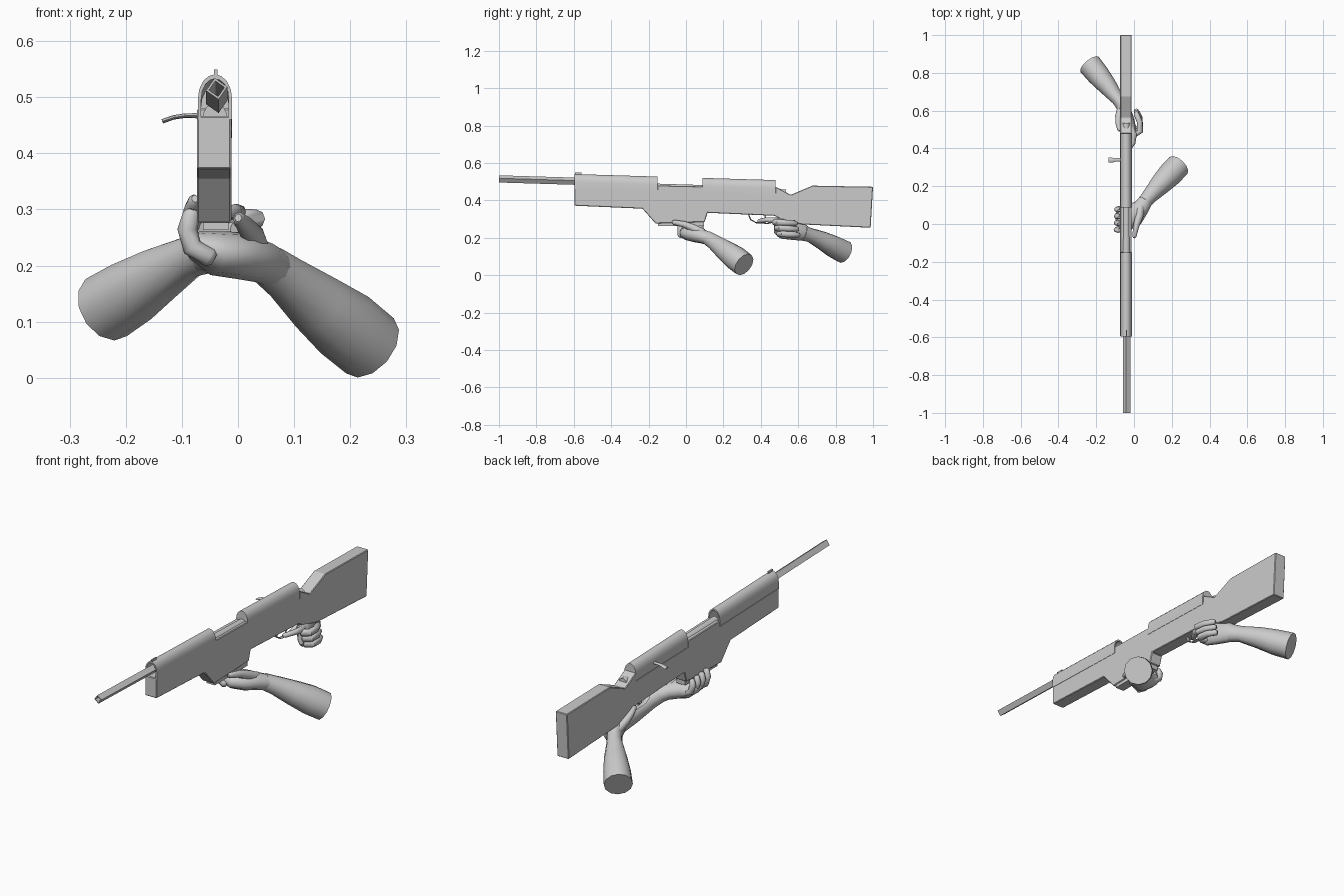
import bpy, bmesh, math
from mathutils import Vector

CX = -0.041          # gun centre plane
SLOPE = -0.03        # gun drops slightly toward the butt


def drop(y):
    return SLOPE * (y + 0.6)


def finish(bm, name, smooth=None, bevel=0):
    bmesh.ops.recalc_face_normals(bm, faces=bm.faces)
    me = bpy.data.meshes.new(name)
    bm.to_mesh(me)
    bm.free()
    ob = bpy.data.objects.new(name, me)
    bpy.context.collection.objects.link(ob)
    if bevel:
        m = ob.modifiers.new("bevel", 'BEVEL')
        m.width, m.segments = bevel, 1
    if smooth:
        bpy.ops.object.select_all(action='DESELECT')
        ob.select_set(True)
        bpy.context.view_layer.objects.active = ob
        bpy.ops.object.shade_smooth_by_angle(angle=math.radians(smooth))
    return ob


def loft(rings, name, cap=True, closed=False, smooth=None, bevel=0):
    bm = bmesh.new()
    vs = [[bm.verts.new(p) for p in r] for r in rings]
    pairs = list(zip(vs, vs[1:])) + ([(vs[-1], vs[0])] if closed else [])
    n = len(vs[0])
    for a, b in pairs:
        for i in range(n):
            j = (i + 1) % n
            bm.faces.new((a[i], a[j], b[j], b[i]))
    if cap and not closed:
        bm.faces.new(vs[0])
        bm.faces.new(vs[-1])
    return finish(bm, name, smooth, bevel)


def prism(name, yz, x0, x1, bevel=0):
    return loft([[(x, y, z) for y, z in yz] for x in (x0, x1)], name, bevel=bevel)


def box(name, x0, x1, y0, y1, z0, z1):
    return prism(name, [(y0, z0), (y1, z0), (y1, z1), (y0, z1)], x0, x1)


def arch(hw, base, shoulder, apex, n=8):
    pts = [(-hw, base)]
    for i in range(n + 1):
        a = math.pi * (1 - i / n)
        pts.append((hw * math.cos(a), shoulder + (apex - shoulder) * math.sin(a)))
    return pts + [(hw, base)]


def cover(name, y0, y1, outer, inner=None, smooth=40):
    sec = outer + (inner[::-1] if inner else [])
    return loft([[(CX + x, y, z + drop(y)) for x, z in sec] for y in (y0, y1)],
                name, smooth=smooth)


def limb(name, path, sides=10, up=(0, 0, 1), tip=False, root=False):
    """Tapered tube; path rows are x, y, z, half width, half height."""
    rows = [(Vector(p[:3]), p[3], p[4]) for p in path]
    if tip:
        c, a, b = rows[-1]
        d = (c - rows[-2][0]).normalized()
        rows.append((c + d * b * 0.7, a * 0.55, b * 0.55))
    if root:
        c, a, b = rows[0]
        d = (c - rows[1][0]).normalized()
        rows.insert(0, (c + d * b * 0.5, a * 0.6, b * 0.6))
    rings = []
    for i, (c, a, b) in enumerate(rows):
        t = (rows[min(i + 1, len(rows) - 1)][0] - rows[max(i - 1, 0)][0]).normalized()
        s = t.cross(Vector(up)).normalized()
        u = s.cross(t)
        rings.append([c + s * a * math.cos(k * math.tau / sides)
                      + u * b * math.sin(k * math.tau / sides) for k in range(sides)])
    return loft(rings, name, smooth=55)


# stock: one flat-sided slab including magazine well and butt
prism("stock", [
    (-0.596, 0.467), (-0.596, 0.372), (-0.233, 0.356), (-0.163, 0.277),
    (0.10, 0.285), (0.115, 0.334), (0.473, 0.318), (0.51, 0.298), (0.62, 0.272),
    (0.987, 0.254), (1.0, 0.473), (0.676, 0.479), (0.56, 0.43), (0.479, 0.473),
    (0.479, 0.437), (0.09, 0.447), (0.09, 0.475), (-0.152, 0.48), (-0.152, 0.455)],
    CX - 0.032, CX + 0.029, bevel=0.003)

# rounded hand guard and receiver covers, hollow at the muzzle end
outer = arch(0.0305, 0.46, 0.497, 0.541)
inner = arch(0.0245, 0.46, 0.497, 0.533)
cover("front_hand_guard", -0.596, -0.152, outer, inner)
cover("receiver_cover", 0.088, 0.479, outer)
cover("bolt", -0.16, 0.10, arch(0.022, 0.44, 0.475, 0.503))
cover("bolt_cap", 0.47, 0.535, arch(0.022, 0.44, 0.465, 0.493))
box("front_sight", CX - 0.0015, CX + 0.0045, -0.594, -0.56, 0.53, 0.549)
box("magazine", CX - 0.021, CX + 0.024, -0.15, 0.095, 0.263, 0.30)

# four-sided hollow barrel
def barrel_ring(y, r):
    return [(CX + 0.003 + r * math.cos(a), y, 0.515 - 0.03 * (y + 1) + r * math.sin(a))
            for a in (math.radians(10 + 90 * k) for k in range(4))]


loft([barrel_ring(-1, 0.0195), barrel_ring(-0.2, 0.0195),
      barrel_ring(-0.2, 0.014), barrel_ring(-1, 0.014)], "barrel", closed=True)

# bolt handle
limb("bolt_handle", [(-0.06, 0.34, 0.467, 0.008, 0.005), (-0.095, 0.34, 0.467, 0.009, 0.004),
                     (-0.115, 0.338, 0.464, 0.013, 0.004), (-0.135, 0.338, 0.457, 0.013, 0.004)], 8)

# trigger guard and trigger
limb("trigger_guard", [(CX, 0.335, 0.325, 0.010, 0.003), (CX, 0.345, 0.298, 0.010, 0.003),
                       (CX, 0.375, 0.281, 0.010, 0.003), (CX, 0.44, 0.277, 0.010, 0.003),
                       (CX, 0.48, 0.288, 0.010, 0.003), (CX, 0.50, 0.31, 0.010, 0.003)], 4)
limb("trigger", [(CX, 0.42, 0.33, 0.004, 0.004), (CX, 0.425, 0.305, 0.004, 0.004),
                 (CX, 0.412, 0.287, 0.003, 0.003)], 6, up=(0, 1, 0))

# trigger arm, hand gripping the wrist of the stock
limb("trigger_forearm", [(-0.235, 0.845, 0.125, 0.063, 0.063), (-0.19, 0.79, 0.153, 0.060, 0.060),
                         (-0.14, 0.73, 0.185, 0.050, 0.050), (-0.085, 0.66, 0.216, 0.034, 0.038),
                         (-0.06, 0.625, 0.228, 0.034, 0.044)], 12)
limb("trigger_palm", [(-0.075, 0.65, 0.222, 0.030, 0.036), (-0.055, 0.61, 0.235, 0.034, 0.050),
                      (-0.035, 0.56, 0.246, 0.034, 0.056), (-0.015, 0.51, 0.25, 0.026, 0.054)],
     12, tip=True)
for i in range(3):
    z, s = 0.283 - 0.031 * i, 0.012 * i
    limb(f"trigger_hand_finger_{i + 1}", [
        (-0.025, 0.505 + s, z, 0.017, 0.017), (0.012, 0.475 + s, z, 0.017, 0.018),
        (0.032, 0.49 + s, z, 0.017, 0.017), (0.03, 0.54 + s, z - 0.003, 0.015, 0.016),
        (0.012, 0.585 + s * 0.6, z - 0.006, 0.014, 0.014)], 8, tip=True, root=True)
limb("trigger_index_finger", [(-0.025, 0.53, 0.28, 0.018, 0.018), (0.0, 0.475, 0.294, 0.016, 0.016),
                              (-0.005, 0.43, 0.297, 0.013, 0.013),
                              (-0.03, 0.392, 0.29, 0.011, 0.011)], 8, tip=True)
limb("trigger_thumb", [(-0.065, 0.62, 0.245, 0.022, 0.022), (-0.082, 0.57, 0.28, 0.018, 0.018),
                       (-0.083, 0.53, 0.30, 0.014, 0.015), (-0.078, 0.50, 0.315, 0.011, 0.013)],
     8, tip=True)

# support arm, hand cupped beneath the magazine
limb("support_forearm", [(0.235, 0.31, 0.057, 0.065, 0.065), (0.19, 0.262, 0.094, 0.065, 0.066),
                         (0.14, 0.21, 0.133, 0.056, 0.056), (0.085, 0.15, 0.178, 0.042, 0.042),
                         (0.055, 0.115, 0.20, 0.037, 0.038)], 12)
limb("support_palm", [(0.07, 0.135, 0.192, 0.036, 0.035), (0.04, 0.09, 0.207, 0.044, 0.038),
                      (0.0, 0.05, 0.218, 0.062, 0.042), (-0.04, 0.032, 0.222, 0.068, 0.040),
                      (-0.075, 0.028, 0.236, 0.062, 0.027)], 12, tip=True)
for i in range(4):
    y, r = -0.027 + 0.036 * i, 0.018 - 0.001 * i
    limb(f"support_hand_finger_{i + 1}", [
        (-0.05, y, 0.215, r, r), (-0.082, y, 0.233, r, r), (-0.09, y - 0.004, 0.265, r, 0.015),
        (-0.083, y - 0.008, 0.292 - 0.003 * i, r * 0.85, 0.012)],
        8, up=(0, 1, 0), tip=True, root=True)
limb("support_thumb", [(0.035, 0.09, 0.225, 0.024, 0.024), (0.028, 0.04, 0.252, 0.021, 0.021),
                       (0.012, -0.01, 0.272, 0.016, 0.017), (0.002, -0.065, 0.283, 0.011, 0.013)],
     8, tip=True)
